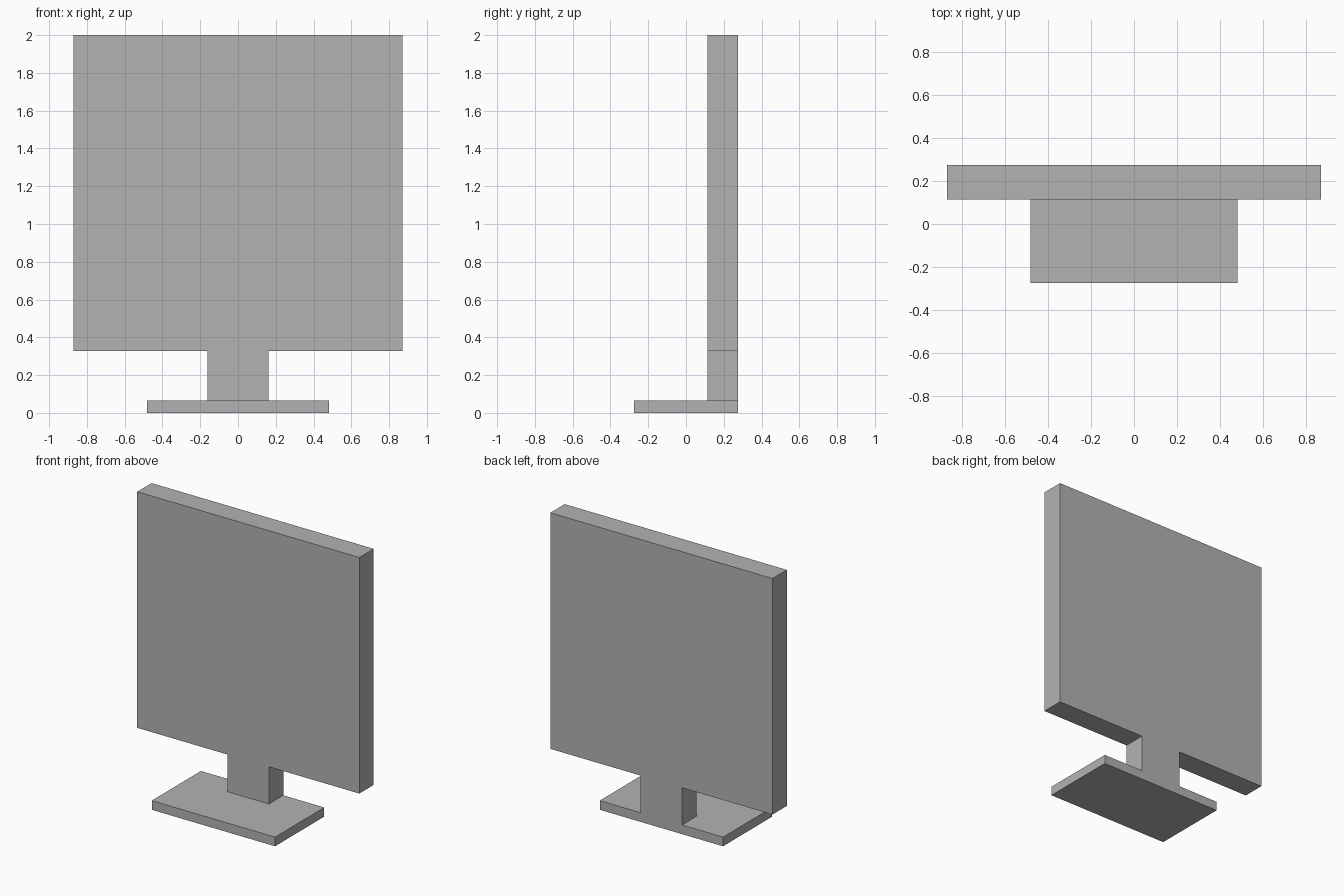
import bpy
import bmesh
from mathutils import Vector

# Remove the default cube
cube = bpy.data.objects.get("Cube")
if cube:
    bpy.data.objects.remove(cube, do_unlink=True)

# Single grey plastic
grey = bpy.data.materials.new("grey plastic")
grey.use_nodes = True
colour = (0.45, 0.45, 0.45, 1)
grey.diffuse_color = colour
grey.node_tree.nodes["Principled BSDF"].inputs["Base Color"].default_value = colour

BACK = 0.275         # shared flush back plane
PANEL_FRONT = 0.115
BASE_TOP = 0.065
PANEL_BOTTOM = 0.328


def finish(bm, name):
    bmesh.ops.recalc_face_normals(bm, faces=bm.faces)
    mesh = bpy.data.meshes.new(name)
    bm.to_mesh(mesh)
    bm.free()
    mesh.materials.append(grey)
    obj = bpy.data.objects.new(name, mesh)
    bpy.context.collection.objects.link(obj)
    return obj


# Screen and neck: one mirrored outline, extruded to the back plane
half = [(0.162, BASE_TOP), (0.162, PANEL_BOTTOM), (0.87, PANEL_BOTTOM), (0.87, 2.0)]
outline = half + [(-x, z) for x, z in reversed(half)]
bm = bmesh.new()
face = bm.faces.new([bm.verts.new((x, PANEL_FRONT, z)) for x, z in outline])
extruded = bmesh.ops.extrude_face_region(bm, geom=[face], use_keep_orig=True)
moved = [g for g in extruded["geom"] if isinstance(g, bmesh.types.BMVert)]
bmesh.ops.translate(bm, verts=moved, vec=Vector((0, BACK - PANEL_FRONT, 0)))
finish(bm, "screen_and_neck")

# Foot plate
bm = bmesh.new()
bmesh.ops.create_cube(bm, size=1)
bmesh.ops.scale(bm, verts=bm.verts, vec=(0.966, 2 * BACK, BASE_TOP))
bmesh.ops.translate(bm, verts=bm.verts, vec=(0, 0, BASE_TOP / 2))
finish(bm, "foot_plate")
